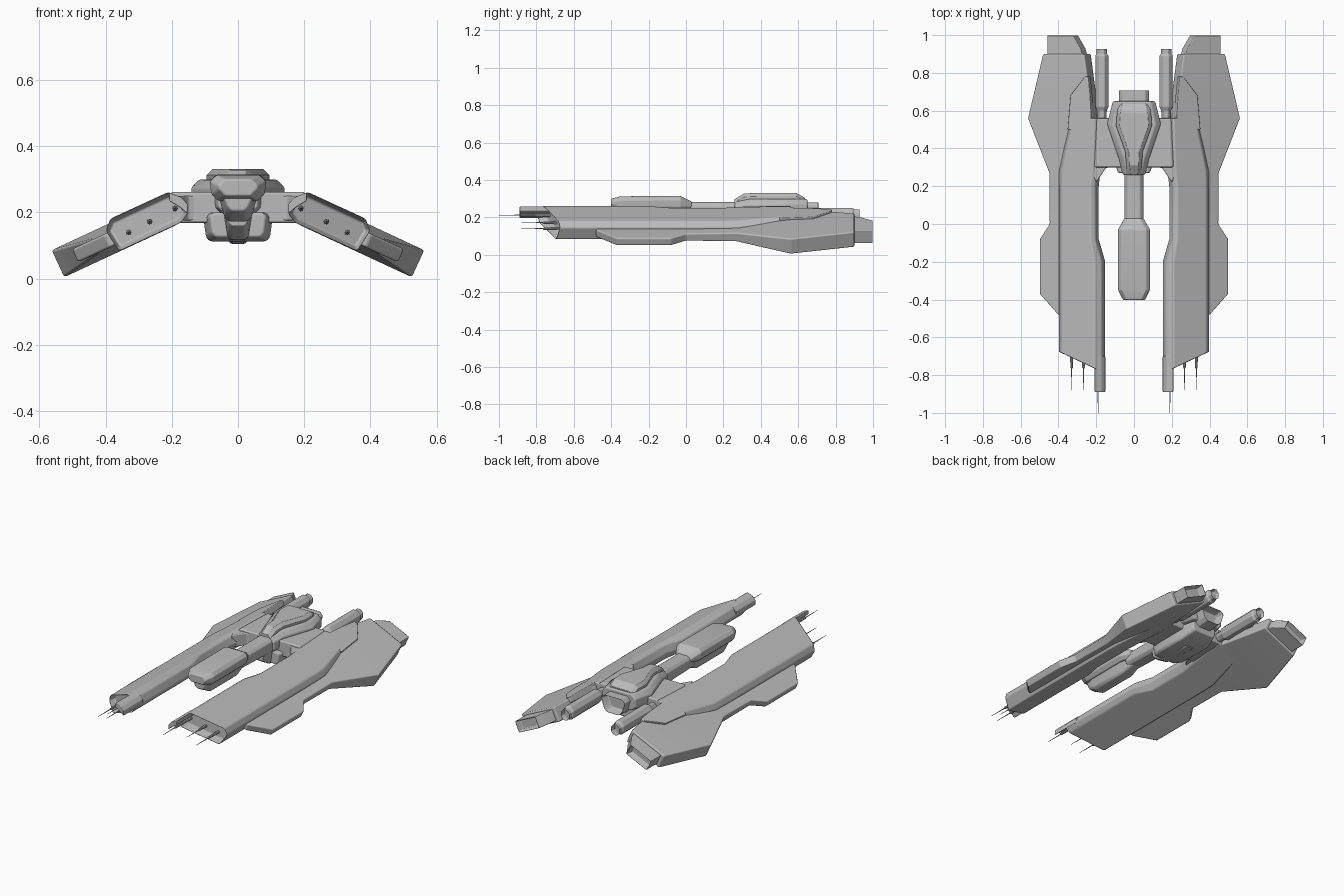
import bpy, bmesh, math
from mathutils import Vector

cube = bpy.data.objects.get("Cube")
if cube:
    bpy.data.objects.remove(cube)

hull_grey = bpy.data.materials.new("hull_grey")
hull_grey.use_nodes = True
GREY = (0.5, 0.5, 0.5, 1)
hull_grey.diffuse_color = GREY
hull_grey.node_tree.nodes["Principled BSDF"].inputs["Base Color"].default_value = GREY

SLOPE = 0.465
NORMAL = Vector((0.42, 0, 0.907))


def finish(name, bm, mirror=False, bevel=0.008):
    bmesh.ops.recalc_face_normals(bm, faces=bm.faces)
    mesh = bpy.data.meshes.new(name)
    bm.to_mesh(mesh)
    bm.free()
    obj = bpy.data.objects.new(name, mesh)
    bpy.context.collection.objects.link(obj)
    mesh.materials.append(hull_grey)
    bpy.ops.object.select_all(action='DESELECT')
    obj.select_set(True)
    bpy.context.view_layer.objects.active = obj
    bpy.ops.object.shade_smooth_by_angle(angle=math.radians(35))
    if mirror:
        obj.modifiers.new("Mirror", 'MIRROR')
    if bevel:
        mod = obj.modifiers.new("Bevel", 'BEVEL')
        mod.width, mod.segments = bevel, 2
        mod.limit_method, mod.angle_limit = 'ANGLE', math.radians(25)
        mod.harden_normals = True
    return obj


def loft(name, rings, mirror=False, bevel=0.008, recess=None):
    """Skin a row of point rings; recess = (end index, rim width, depth)."""
    bm = bmesh.new()
    rows = [[bm.verts.new(p) for p in ring] for ring in rings]
    n = len(rows[0])
    for a, b in zip(rows, rows[1:]):
        for i in range(n):
            j = (i + 1) % n
            bm.faces.new((a[i], a[j], b[j], b[i]))
    caps = [bm.faces.new(rows[0]), bm.faces.new(rows[-1])]
    bmesh.ops.recalc_face_normals(bm, faces=bm.faces)
    if recess:
        end, rim, depth = recess
        bmesh.ops.inset_region(bm, faces=[caps[end]], thickness=rim)
        shift = Vector((0, depth if end == 0 else -depth, 0))
        bmesh.ops.translate(bm, verts=list(caps[end].verts), vec=shift)
    return finish(name, bm, mirror, bevel)


def block_ring(y, half, z0, z1, cut, foot=1.0):
    """Chamfered box section; foot narrows the underside."""
    f = half * foot
    right = [(f - cut, z0), (f, z0 + cut), (half, z1 - cut), (half - cut, z1)]
    return [(x, y, z) for x, z in right] + [(-x, y, z) for x, z in reversed(right)]


def slab_point(x, y, h):
    return Vector((x, y, 0.298 - SLOPE * x)) + NORMAL * h


def slab_ring(y, xi, xo, low, high):
    return [slab_point(xi, y, low), slab_point(xo, y, low),
            slab_point(xo, y, high), slab_point(xi, y, high)]


def block(name, stations, cut, foot=1.0, **kw):
    return loft(name, [block_ring(*s, cut, foot) for s in stations], **kw)


def slab(name, stations, **kw):
    return loft(name, [slab_ring(*s) for s in stations], mirror=True, **kw)


# Long side hulls, folded along the top, with a slanted recessed nose
def hull_ring(y, xi, xo):
    fold = max(0.21, xi + 0.045)
    top = lambda x: 0.262 - 0.46 * (x - 0.21)
    low = lambda x: 0.17 - 0.46 * (x - 0.17)
    pts = [(xi + 0.02, low(xi + 0.02)), (xi, 0.20), (xi + 0.02, 0.243), (fold, top(fold)),
           (xo - 0.015, top(xo - 0.015)), (xo, top(xo) - 0.03), (xo - 0.04, low(xo - 0.04))]
    slant = 0.47 if y < -0.6 else 0
    return [(x, y - slant * (0.4 - x), z) for x, z in pts]


loft("side_hull", [hull_ring(*s) for s in (
    (-0.68, 0.15, 0.40), (-0.20, 0.15, 0.40), (-0.08, 0.185, 0.40), (0.20, 0.185, 0.40),
    (0.28, 0.175, 0.398), (0.56, 0.15, 0.34))], mirror=True, recess=(0, 0.014, 0.05))

# Forward prong over each nose
loft("nose_prong", [[(x, y, z) for x, z in (
    (0.152, 0.195), (0.152, 0.225), (0.172, 0.246), (0.208, 0.26), (0.208, 0.235), (0.175, 0.215))]
    for y in (-0.89, -0.70)], mirror=True, bevel=0.004)

# Outer wings: thin forward fin growing into a thick rear wing
slab("outer_wing", [(y, xi, xo, -h, h) for y, xi, xo, h in (
    (-0.48, 0.32, 0.395, 0.022), (-0.37, 0.32, 0.492, 0.022), (-0.08, 0.32, 0.492, 0.022),
    (0.0, 0.32, 0.44, 0.022), (0.27, 0.28, 0.44, 0.026), (0.56, 0.20, 0.545, 0.045),
    (0.90, 0.245, 0.465, 0.045))])

# Raised panel behind each side hull
slab("rear_panel", [(0.5, 0.20, 0.33, 0.02, 0.056), (0.68, 0.21, 0.315, 0.02, 0.056),
                    (0.78, 0.22, 0.24, 0.02, 0.054)], bevel=0.005)

# Flat exhausts at the wing ends
slab("wing_exhaust", [(0.86, 0.25, 0.445, -0.034, 0.034), (0.93, 0.27, 0.445, -0.034, 0.034),
                      (1.0, 0.31, 0.445, -0.034, 0.034)], recess=(1, 0.012, 0.04), bevel=0.005)


# Inboard engine tubes
def tube_ring(y, r):
    return [(0.17 + r * math.cos(a), y, 0.21 + r * 1.15 * math.sin(a))
            for a in (math.tau * (k + 0.5) / 8 for k in range(8))]


loft("engine_tube", [tube_ring(y, r) for y, r in (
    (0.54, 0.026), (0.60, 0.028), (0.62, 0.038), (0.89, 0.038), (0.90, 0.03), (0.93, 0.03))],
    mirror=True, bevel=0.004, recess=(1, 0.006, 0.03))

# Gun barrels and needle tips in each nose
for label, x, z, start, tip in (("inner", 0.19, 0.212, -0.70, -1.0),
                                ("middle", 0.267, 0.172, -0.66, -0.88),
                                ("outer", 0.33, 0.14, -0.64, -0.88)):
    mid = tip + 0.12
    loft(label + "_barrel", [[(x + r * math.cos(math.tau * k / 8), y, z + r * math.sin(math.tau * k / 8))
         for k in range(8)] for y, r in ((start, 0.009), (mid, 0.007), (mid - 0.005, 0.003), (tip, 0.001))],
         mirror=True, bevel=0)

# Bridge joining the side hulls, with fillets at its front corners
block("bridge", [(0.30, 0.22, 0.168, 0.262), (0.56, 0.21, 0.168, 0.262)], 0.02)
loft("bridge_fillet", [[(0.10, 0.31, z), (0.15, 0.295, z), (0.20, 0.22, z), (0.24, 0.31, z)]
                       for z in (0.175, 0.25)], mirror=True, bevel=0.006)

# Underside keel below the bridge
block("belly", [(0.27, 0.085, 0.125, 0.20), (0.33, 0.105, 0.112, 0.20),
                (0.55, 0.105, 0.112, 0.20), (0.63, 0.085, 0.14, 0.20)], 0.012, 0.92)
block("belly_spine", [(0.20, 0.04, 0.16, 0.22), (0.27, 0.045, 0.118, 0.22),
                      (0.50, 0.045, 0.105, 0.22)], 0.01, 0.7, bevel=0.004)

# Central rear fuselage with its raised cap and exhaust
block("rear_fuselage", [(0.26, 0.06, 0.19, 0.285), (0.34, 0.078, 0.19, 0.298),
                        (0.53, 0.142, 0.20, 0.300), (0.65, 0.112, 0.20, 0.298)], 0.025)
block("fuselage_cap", [(0.26, 0.036, 0.26, 0.298), (0.31, 0.042, 0.26, 0.328), (0.38, 0.045, 0.26, 0.331),
                       (0.52, 0.095, 0.26, 0.331), (0.59, 0.09, 0.26, 0.331),
                       (0.635, 0.08, 0.26, 0.305)], 0.018, bevel=0.005)
block("fuselage_exhaust", [(0.60, 0.08, 0.17, 0.28), (0.71, 0.08, 0.18, 0.28)], 0.02,
      0.75, recess=(1, 0.014, 0.05), bevel=0.005)

# Neck and forward pod
block("neck", [(-0.02, 0.05, 0.20, 0.282), (0.26, 0.05, 0.19, 0.282), (0.36, 0.065, 0.19, 0.29)], 0.018)
block("forward_pod", [(-0.402, 0.06, 0.25, 0.300), (-0.35, 0.085, 0.235, 0.313),
                      (-0.03, 0.085, 0.235, 0.315), (0.03, 0.052, 0.235, 0.285)], 0.02, 0.95)
block("pod_chin", [(-0.375, 0.045, 0.205, 0.26), (-0.31, 0.058, 0.172, 0.26),
                   (-0.06, 0.058, 0.172, 0.26), (0.02, 0.045, 0.20, 0.26)], 0.012, 0.7)
